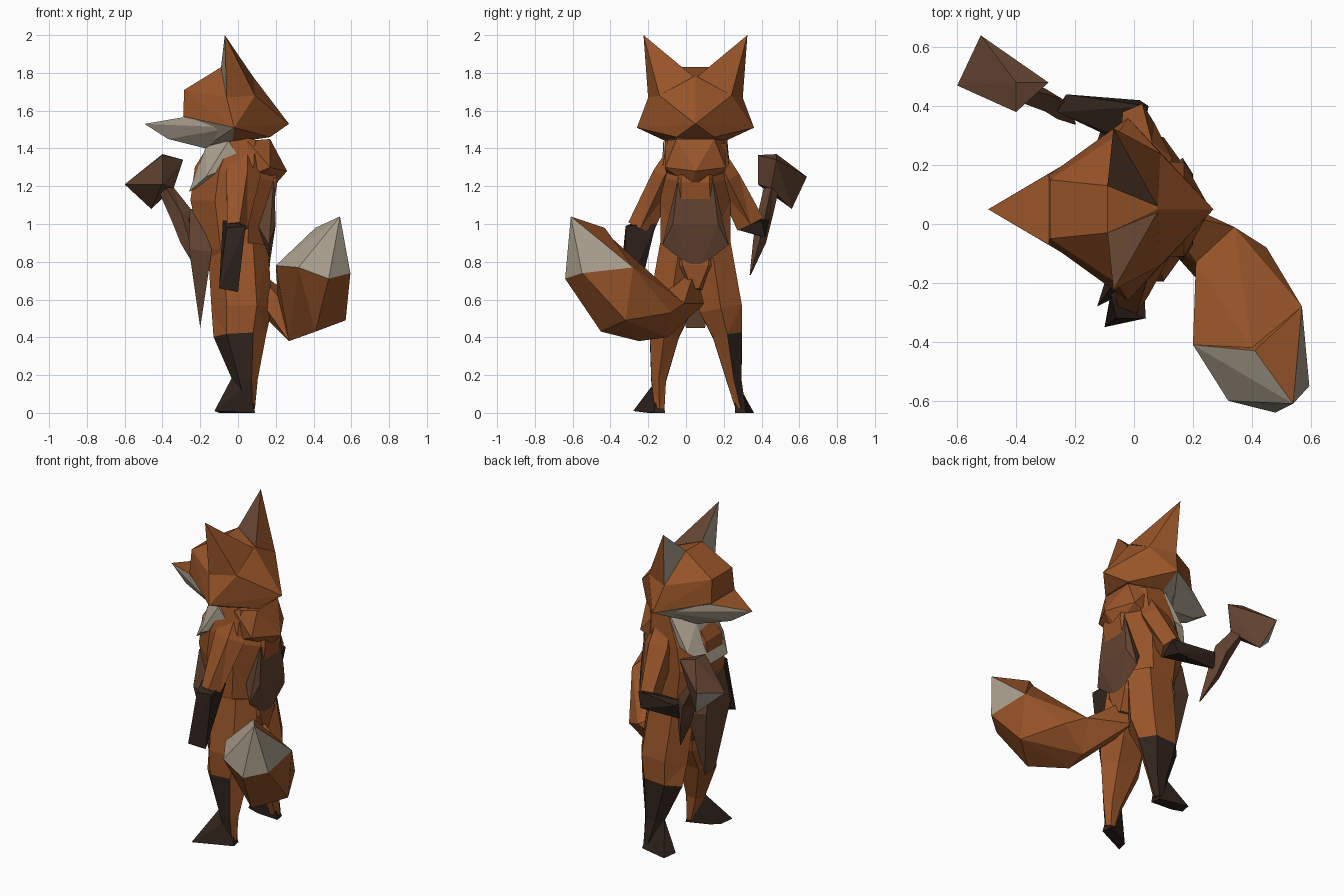
import bpy, bmesh, math
from mathutils import Vector

if "Cube" in bpy.data.objects:
    bpy.data.objects.remove(bpy.data.objects["Cube"])

def material(name, rgb):
    m = bpy.data.materials.new(name)
    m.diffuse_color = (*rgb, 1)
    m.use_nodes = True
    m.node_tree.nodes["Principled BSDF"].inputs["Base Color"].default_value = m.diffuse_color
    return m

MATS = [material("orange_fur", (.31, .088, .022)), material("pale_fur", (.42, .36, .28)),
        material("dark_fur", (.03, .017, .012)), material("brown", (.12, .055, .03))]
ORANGE, PALE, DARK, BROWN = range(4)

def finish(name, bm, paint):
    bmesh.ops.recalc_face_normals(bm, faces=bm.faces)
    bm.normal_update()
    for f in bm.faces:
        f.material_index = paint(f.normal, f.calc_center_median()) if callable(paint) else paint
    me = bpy.data.meshes.new(name)
    bm.to_mesh(me)
    bm.free()
    for m in MATS:
        me.materials.append(m)
    ob = bpy.data.objects.new(name, me)
    bpy.context.collection.objects.link(ob)

def hull(name, pts, paint):
    """Faceted solid wrapped round a few corner points."""
    bm = bmesh.new()
    vs = [bm.verts.new(p) for p in pts]
    bmesh.ops.convex_hull(bm, input=vs)
    bmesh.ops.delete(bm, geom=[v for v in bm.verts if not v.link_faces], context='VERTS')
    finish(name, bm, paint)

def loft(name, path, paint, n=6, phase=0.0):
    """path: (x, y, z, ru, rv) rings set square to the path."""
    bm = bmesh.new()
    P = [Vector(p[:3]) for p in path]
    rings = []
    for i, p in enumerate(path):
        t = (P[min(i + 1, len(P) - 1)] - P[max(i - 1, 0)]).normalized()
        ref = Vector((1, 0, 0)) if abs(t.x) < .9 else Vector((0, 1, 0))
        u = (ref - t * ref.dot(t)).normalized()
        v = t.cross(u)
        rings.append([bm.verts.new(P[i] + u * p[3] * math.cos(a) + v * p[4] * math.sin(a))
                      for a in (phase + k * math.tau / n for k in range(n))])
    for a, b in zip(rings, rings[1:]):
        for k in range(n):
            bm.faces.new((a[k], a[(k + 1) % n], b[(k + 1) % n], b[k]))
    bm.faces.new(rings[0][::-1])
    bm.faces.new(rings[-1])
    bmesh.ops.remove_doubles(bm, verts=bm.verts, dist=.004)
    bmesh.ops.triangulate(bm, faces=[f for f in bm.faces if len(f.verts) == 4])
    finish(name, bm, paint)

MID = .05
def both(pts):
    """Mirror points about the middle of the body."""
    return [(x, MID + s * y, z) for x, y, z in pts for s in (-1, 1)]

# Head
hull("skull", both([(.27, 0, 1.53), (-.02, .31, 1.51), (.17, .1, 1.46), (-.17, .09, 1.41),
                    (-.03, .16, 1.44), (-.29, .115, 1.57), (-.285, .1, 1.71), (-.09, .08, 1.83),
                    (.08, 0, 1.78), (.09, .19, 1.68), (-.06, .25, 1.67)]),
     lambda n, c: PALE if n.z < -.3 and c.x < -.05 else ORANGE)
hull("snout", both([(-.495, 0, 1.53), (-.29, .12, 1.565), (-.37, .035, 1.45),
                    (-.17, .09, 1.40), (-.02, .28, 1.51)]),
     lambda n, c: ORANGE if n.z > .6 else PALE)
for s in (-1, 1):
    hull("ear", [(x, MID + s * y, z) for x, y, z in
                 [(-.07, .275, 2), (-.09, .08, 1.83), (-.06, .25, 1.66),
                  (.09, .19, 1.68), (.08, .01, 1.78)]],
         lambda n, c: PALE if n.x < -.6 else BROWN if n.y * s < -.3 and n.x < .3 else ORANGE)

# Torso, neck and back panel
loft("torso", [(.03, .05, .64, .14, .05), (.015, .05, .75, .17, .18), (-.02, .05, .88, .19, .2),
               (-.03, .05, 1.12, .24, .2), (-.01, .05, 1.26, .24, .2), (.03, .06, 1.45, .16, .17)],
     ORANGE, n=8, phase=math.pi / 8)
hull("nape", both([(.26, 0, 1.28), (.17, .1, 1.45), (.17, .16, 1.3), (.19, .02, 1.2),
                   (.05, .16, 1.44), (.05, .15, 1.25)]), ORANGE)
hull("back_panel", both([(.19, .09, 1.25), (.2, .12, 1.0), (.165, .175, .89), (.165, .02, .77),
                         (.1, .12, 1.0)]), BROWN)
# Front apron and pale chest
hull("apron", both([(-.255, .07, 1.08), (-.26, .12, .87), (-.2, .05, .45), (-.14, .14, .85),
                    (-.13, .08, 1.08)]), BROWN)
hull("chest_ruff", both([(-.17, .09, 1.41), (-.26, .09, 1.17), (-.05, .17, 1.44),
                         (-.17, .18, 1.25), (.02, .16, 1.33)]), PALE)

# Legs and feet
for s, knee, ankle, heel, toe in ((-1, -.085, -.145, -.14, -.25), (1, .185, .255, .29, .31)):
    loft("leg", [(0, MID + s * .085, .88, .16, .12), (.02, knee, .55, .16, .13),
                 (.01, (knee + ankle) / 2, .41, .14, .09), (.04, ankle, .17, .065, .045),
                 (.06, heel, .02, .03, .03)],
         lambda n, c: DARK if c.z < .37 and (n.x < .4 or s > 0 and n.y > .2)
         and n.y * s > -.5 else ORANGE, n=6)
    hull("foot", [(.09, heel - .03, 0), (.08, heel + .03, 0), (.06, ankle, .16),
                  (-.03, ankle, .19), (-.125, toe - .03, .01), (-.1, toe + .05, 0),
                  (-.05, heel - .02, 0)], DARK)

# Hanging arm
loft("upper_arm_down", [(.03, -.05, 1.38, .06, .05), (.02, -.11, 1.26, .1, .07),
                        (-.01, -.24, .98, .06, .075)], ORANGE, n=5)
hull("forearm_down", [(-.08, -.24, 1.02), (.04, -.32, .99), (.03, -.16, 1.0), (-.06, -.32, .98),
                      (-.1, -.35, .66), (0, -.32, .64), (-.02, -.22, .75)], DARK)

# Raised arm
loft("upper_arm_raised", [(.04, .15, 1.38, .06, .05), (.03, .22, 1.24, .1, .07),
                          (.01, .34, 1.0, .06, .08)], ORANGE, n=5)
hull("forearm_raised", [(.05, .4, 1.02), (.02, .27, .97), (-.09, .3, .98), (.02, .42, .93),
                        (-.23, .44, 1.02), (-.26, .38, 1.03), (-.25, .41, .93)], DARK)

# Held pipe: pointed stem and flared bowl
loft("pipe_stem", [(-.2, .34, .73, .003, .003), (-.26, .39, .91, .045, .035),
                   (-.3, .42, 1.05, .06, .04), (-.38, .45, 1.18, .04, .04)], BROWN, n=4)
hull("pipe_bowl", [(-.6, .47, 1.21), (-.52, .64, 1.25), (-.40, .38, 1.365), (-.29, .48, 1.34),
                   (-.40, .48, 1.37), (-.46, .56, 1.08), (-.40, .38, 1.21), (-.34, .45, 1.19)],
     lambda n, c: PALE if n.x < -.3 and n.y > 0 and n.z < 0 else BROWN)

# Tail: bushy lobe, root and pale tip sharing the same collar points
COLLAR = [(.2, -.41, .78), (.57, -.28, .77), (.595, -.55, .74), (.48, -.64, .71), (.32, -.6, .77)]
LOBE = [(.27, -.25, .38), (.34, -.01, .58), (.29, -.1, .40), (.21, -.13, .62)]
hull("tail", COLLAR + LOBE + [(.40, -.42, .95), (.41, -.45, .43), (.57, -.32, .49),
                              (.45, -.08, .53)], ORANGE)
hull("tail_root", LOBE + [(.14, .0, .51), (.1, .1, .58), (.08, .05, .77), (.1, -.06, .62)], ORANGE)
hull("tail_tip", COLLAR + [(.41, -.43, .98), (.54, -.61, 1.04)],
     lambda n, c: PALE if n.y < .45 or n.x > .5 else ORANGE)
